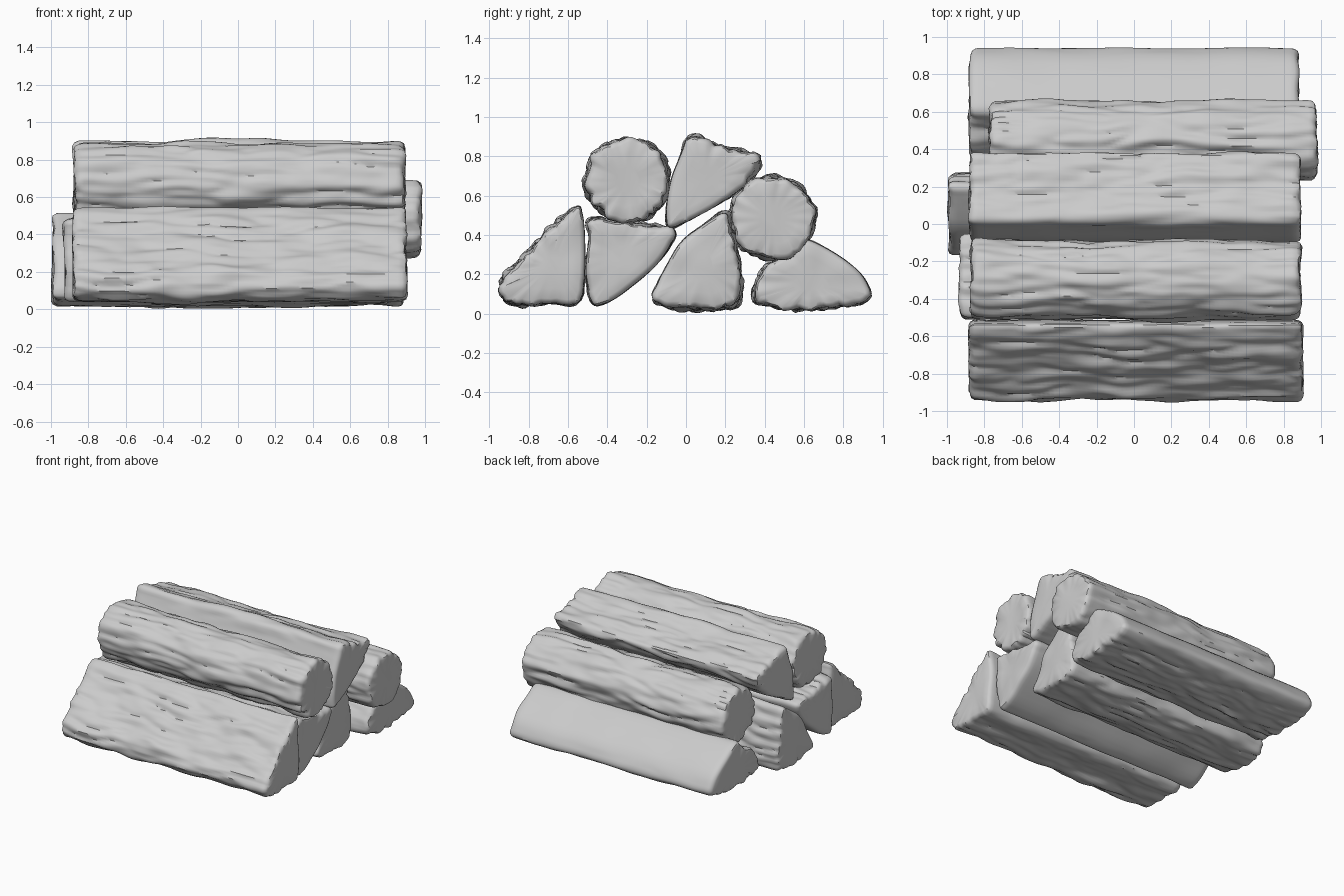
import bpy, math
from mathutils import Vector, noise

if "Cube" in bpy.data.objects:
    bpy.data.objects.remove(bpy.data.objects["Cube"])

RING, STATIONS = 96, 72


def chaikin(p):
    """Soften the corners of a closed (y, z, bark) profile."""
    out = []
    for i, a in enumerate(p):
        b = p[(i + 1) % len(p)]
        out += [a.lerp(b, 0.22), a.lerp(b, 0.78)]
    return out


def resample(p, n):
    """Evenly spaced points around a closed profile."""
    q = p + [p[0]]
    seg = [(q[i + 1].xy - q[i].xy).length for i in range(len(p))]
    step, out, i, start = sum(seg) / n, [], 0, 0.0
    for k in range(n):
        d = k * step
        while i < len(p) - 1 and d > start + seg[i]:
            start += seg[i]
            i += 1
        out.append(q[i].lerp(q[i + 1], min(1, (d - start) / max(seg[i], 1e-6))))
    return out


def make_log(name, points, x0, x1, seed):
    """Loft a counter-clockwise profile along x, roughening the bark side."""
    p = [Vector(v) for v in points]
    p = resample(chaikin(chaikin(p)), RING)
    centre = sum(p, Vector()) / RING
    normals = []
    for i in range(RING):
        t = (p[(i + 2) % RING] - p[i - 2]).xy
        normals.append(Vector((t.y, -t.x)).normalized())

    # Rings: domed cut face, rounded rim, bark, rounded rim, cut face
    rim = [(0.0, 0.028, 0.35), (0.0, 0.028, 0.7), (0.0, 0.028, 1.0),
           (0.007, 0.012, 1.0), (0.025, 0.002, 1.0)]
    length = x1 - x0
    rings = [(x0 + d, ins, s, 1) for d, ins, s in rim]
    for k in range(1, STATIONS):
        rings.append((x0 + 0.025 + (length - 0.05) * k / STATIONS, 0, 1, 0))
    rings += [(x1 - d, ins, s, -1) for d, ins, s in reversed(rim)]

    verts, faces = [], []
    for x, inset, s, side in rings:
        for i in range(RING):
            c, n = p[i], normals[i]
            bark = c.z
            # Long wandering grooves plus broad lumps
            warp = 0.04 * noise.noise(Vector((x * 2.5, seed, c.x * 3)))
            v = Vector((x * 2.0 + seed * 7, (c.x + warp) * 13, (c.y + warp) * 13))
            groove = abs(noise.noise(v)) * 2 - 0.45
            fine = noise.noise(Vector((x * 7, c.x * 24 + seed, c.y * 24)))
            lump = noise.noise(Vector((x * 3.5, c.x * 5, c.y * 5 + seed * 3)))
            off = bark * (0.017 * groove + 0.009 * fine + 0.014 * lump)
            off += (1 - bark) * 0.005 * lump - inset
            y, z = c.x + n.x * off, c.y + n.y * off
            y = centre.x + (y - centre.x) * s
            z = centre.y + (z - centre.y) * s
            # Uneven saw cut, ragged near bark
            fade = max(0, 1 - min(x - x0, x1 - x) / 0.12)
            e = noise.noise(Vector((y * 6, z * 6, seed + side * 5)))
            e2 = noise.noise(Vector((y * 22, z * 22, seed)))
            jag = fade * (0.014 * e + (0.012 * e2 * bark if s == 1 else 0))
            verts.append((max(-1, min(1, x + jag)), y, max(0, z)))
    for r in range(len(rings) - 1):
        for i in range(RING):
            j = (i + 1) % RING
            a, b = r * RING, (r + 1) * RING
            faces.append((a + i, a + j, b + j, b + i))
    last = (len(rings) - 1) * RING
    faces.append(tuple(reversed(range(RING))))
    faces.append(tuple(range(last, last + RING)))

    mesh = bpy.data.meshes.new(name)
    mesh.from_pydata(verts, [], faces)
    obj = bpy.data.objects.new(name, mesh)
    bpy.context.collection.objects.link(obj)
    bpy.ops.object.select_all(action='DESELECT')
    obj.select_set(True)
    bpy.context.view_layer.objects.active = obj
    bpy.ops.object.mode_set(mode='EDIT')
    bpy.ops.mesh.select_all(action='SELECT')
    bpy.ops.mesh.normals_make_consistent(inside=False)
    bpy.ops.object.mode_set(mode='OBJECT')
    bpy.ops.object.shade_smooth_by_angle(angle=math.radians(40))


def round_profile(y, z, r):
    return [(y + r * math.cos(a * math.tau / 20), z + r * math.sin(a * math.tau / 20), 1)
            for a in range(20)]


# Bottom row: split wedges, each point is (y, z, bark amount)
make_log("front_split_log", [
    (-0.95, 0.09, 1), (-0.87, 0.04, 1), (-0.70, 0.055, .6), (-0.53, 0.035, .6),
    (-0.51, 0.22, 0), (-0.515, 0.46, 0), (-0.54, 0.57, .5), (-0.66, 0.46, 1),
    (-0.72, 0.39, 1), (-0.84, 0.28, 1), (-0.94, 0.17, 1)], -0.88, 0.90, 1.3)
make_log("second_split_log", [
    (-0.49, 0.03, .3), (-0.38, 0.06, 0), (-0.22, 0.18, 0), (-0.11, 0.29, 0),
    (-0.03, 0.43, .4), (-0.20, 0.455, 1), (-0.33, 0.47, 1), (-0.51, 0.49, .8),
    (-0.49, 0.38, .3), (-0.515, 0.24, .3)], -0.93, 0.86, 2.7)
make_log("third_split_log", [
    (-0.19, 0.07, .4), (-0.10, 0.035, .8), (0.05, 0.02, .8), (0.25, 0.03, 1),
    (0.285, 0.12, 1), (0.265, 0.27, 1), (0.245, 0.40, 1), (0.21, 0.54, .5),
    (0.10, 0.465, 0), (-0.03, 0.37, 0), (-0.11, 0.23, 0)], -0.99, 0.80, 4.1)
make_log("back_split_log", [
    (0.34, 0.05, .8), (0.48, 0.035, 1), (0.64, 0.015, 1), (0.78, 0.035, 1),
    (0.96, 0.07, .2), (0.90, 0.20, 0), (0.79, 0.29, 0), (0.63, 0.38, 0),
    (0.58, 0.37, .4), (0.50, 0.28, .8), (0.41, 0.25, .9), (0.345, 0.14, .8)],
    -0.88, 0.88, 5.9)

# Upper row: two round logs and a split wedge between them
make_log("front_round_log", round_profile(-0.295, 0.68, 0.213), -0.87, 0.89, 7.2)
make_log("top_split_log", [
    (-0.10, 0.42, .3), (-0.01, 0.46, .2), (0.12, 0.53, .2), (0.22, 0.59, .3),
    (0.33, 0.68, .9), (0.40, 0.78, 1), (0.31, 0.82, 1), (0.17, 0.85, 1),
    (0.01, 0.92, .6), (-0.03, 0.80, 0), (-0.08, 0.68, 0), (-0.105, 0.53, 0)],
    -0.88, 0.89, 8.6)
make_log("back_round_log", round_profile(0.44, 0.485, 0.213), -0.77, 0.98, 9.4)
